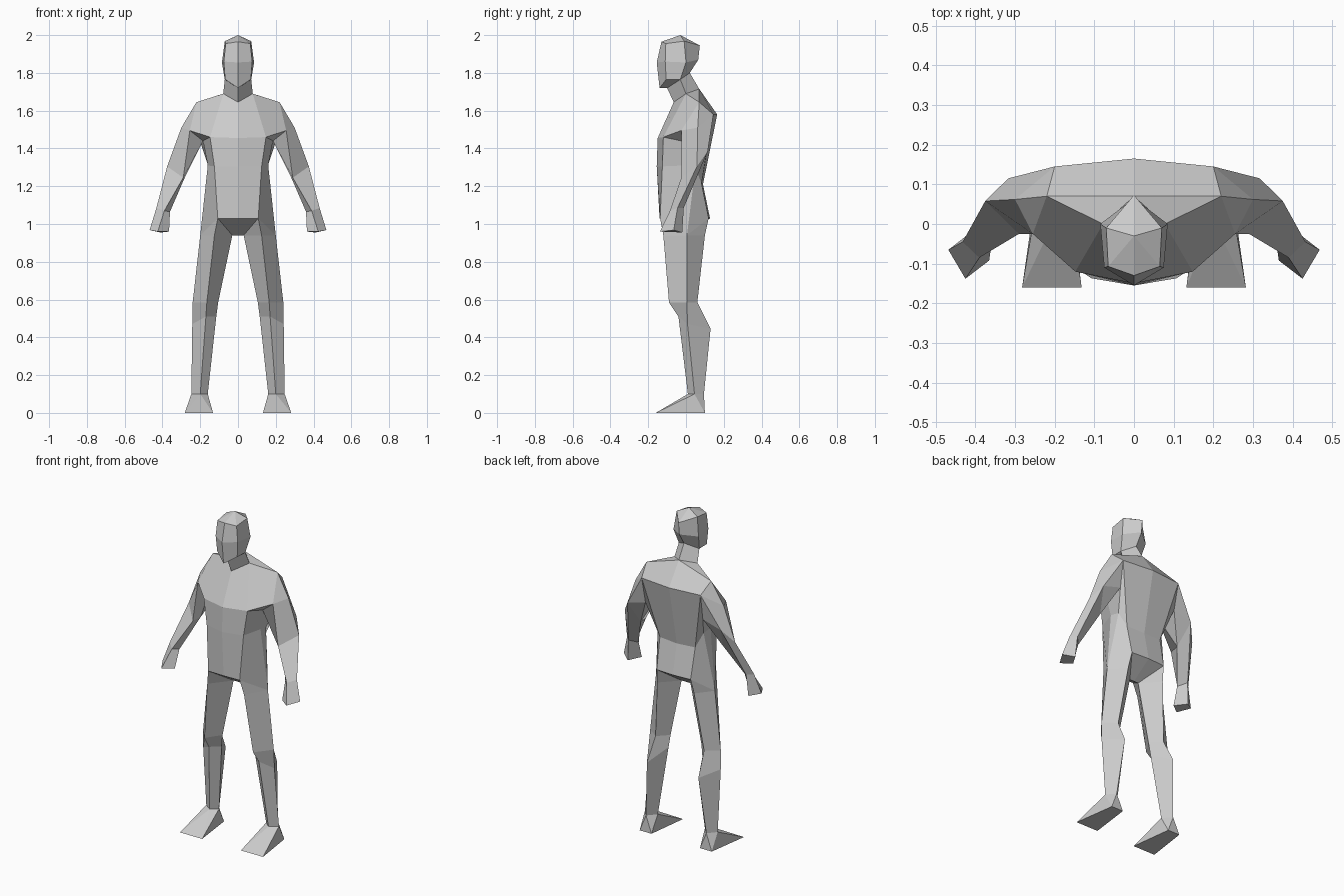
import bpy, bmesh

if "Cube" in bpy.data.objects:
    bpy.data.objects.remove(bpy.data.objects["Cube"])

grey = bpy.data.materials.new("plain grey")
grey.diffuse_color = (0.6, 0.6, 0.6, 1)
grey.use_nodes = True
grey.node_tree.nodes["Principled BSDF"].inputs["Base Color"].default_value = grey.diffuse_color


def strip(a, b, closed=False):
    """Faces joining two rows of points."""
    n = len(a)
    return [(a[i], a[(i + 1) % n], b[(i + 1) % n], b[i])
            for i in range(n if closed else n - 1)]


def loft(rings, closed=False):
    return [f for a, b in zip(rings, rings[1:]) for f in strip(a, b, closed)]


def build(name, faces):
    """Make a flat-shaded object from right-half faces, mirrored across x."""
    bm = bmesh.new()
    verts = {}

    def vert(p):
        if p not in verts:
            verts[p] = bm.verts.new(p)
        return verts[p]

    for side in (1, -1):
        for f in faces:
            pts = []
            for x, y, z in f:
                p = (round(x * side, 4) + 0.0, y, z)
                if p not in pts:
                    pts.append(p)
            if len(pts) > 2:
                bm.faces.new([vert(p) for p in pts])
    bmesh.ops.recalc_face_normals(bm, faces=bm.faces)
    me = bpy.data.meshes.new(name)
    bm.to_mesh(me)
    bm.free()
    me.materials.append(grey)
    ob = bpy.data.objects.new(name, me)
    bpy.context.collection.objects.link(ob)
    return ob


# Head: half rings run from front centre round the side to back centre
crown = [(0, -.03, 2.0)] * 4
brow = [(0, -.13, 1.965), (.065, -.107, 1.955), (.07, -.01, 1.968), (0, .073, 1.945)]
cheek = [(0, -.155, 1.855), (.075, -.11, 1.86), (.085, 0, 1.855), (0, .065, 1.87)]
jaw = [(0, -.14, 1.72), (.068, -.105, 1.765), (.07, -.03, 1.765), (0, .02, 1.80)]
throat = (0, -.1, 1.72)
head = loft([crown, brow, cheek, jaw]) + [(jaw[0], jaw[1], throat), (jaw[1], jaw[2], throat)]
build("head", head)

# Neck
neck_f, neck_s, neck_b = (0, -.065, 1.645), (.078, 0, 1.69), (0, .07, 1.715)
build("neck", strip([throat, jaw[2], jaw[3]], [neck_f, neck_s, neck_b]))

# Key points shared by torso, arms and legs
shoulder = (.22, .07, 1.645)
arm_front = (.255, -.025, 1.495)
pit_front = (.185, -.025, 1.44)
pit_back = (.195, .115, 1.42)
chest_c, chest = (0, -.15, 1.455), (.148, -.12, 1.46)
back_c, back = (0, .165, 1.58), (.2, .145, 1.58)
hip = (.2, .005, .94)
thigh_front, thigh_back = (.125, -.12, .94), (.125, .10, .94)
crotch, crotch_c = (.03, 0, .94), (0, 0, .94)

# Torso: shoulders, ribcage, waist and pelvis
chest_ring = [chest_c, chest, pit_front, pit_back, back, back_c]
waist_ring = [(0, -.155, 1.305), (.125, -.125, 1.305), (.16, -.01, 1.31),
              (.155, .05, 1.3), (.12, .082, 1.215), (0, .09, 1.21)]
hip_ring = [(0, -.14, 1.03), (.107, -.137, 1.03), hip, hip, (.115, .12, 1.03), (0, .127, 1.03)]
torso = loft([chest_ring, waist_ring, hip_ring])
torso += [(neck_f, neck_s, chest, chest_c), (neck_s, shoulder, arm_front, chest),
          (neck_s, neck_b, shoulder), (neck_b, back_c, back, shoulder),
          (chest, arm_front, pit_front)]
for centre, corner, thigh in ((hip_ring[0], hip_ring[1], thigh_front),
                              (hip_ring[5], hip_ring[4], thigh_back)):
    torso += [(centre, corner, crotch, crotch_c), (corner, thigh, crotch), (corner, hip, thigh)]
build("torso", torso)

# Arms: rings run front, outer, back, inner
deltoid = (.30, .062, 1.51)
elbow = [(.29, -.025, 1.245), (.375, .058, 1.305), (.317, .115, 1.385), (.28, .04, 1.25)]
wrist = [(.39, -.085, 1.07), (.432, -.045, 1.085), (.40, -.012, 1.085), (.36, -.055, 1.065)]
fist = [(.425, -.138, .96), (.468, -.065, .968), (.41, -.02, .955), (.365, -.092, .96)]
arms = [(arm_front, shoulder, deltoid), (shoulder, back, deltoid),
        (arm_front, deltoid, elbow[1], elbow[0]), (deltoid, back, elbow[2], elbow[1]),
        (back, pit_back, elbow[2]), (pit_back, elbow[3], elbow[2]),
        (pit_back, pit_front, elbow[3]), (pit_front, arm_front, elbow[0], elbow[3])]
arms += loft([elbow, wrist, fist], True) + [tuple(fist)]
build("arms", arms)

# Legs: rings run front, outer, back, inner
thigh = [thigh_front, hip, thigh_back, crotch]
knee = [(.165, -.09, .585), (.24, .005, .585), (.165, .06, .585), (.105, 0, .585)]
calf = [(.17, -.04, .51), (.242, .008, .47), (.175, .13, .445), (.115, .005, .51)]
ankle = [(.2, .01, .1), (.247, .045, .1), (.205, .095, .1), (.16, .045, .1)]
build("legs", loft([thigh, knee, calf, ankle], True))

# Feet: wedge from the ankle to a wide flat toe edge
toe_o, toe_i, heel_o, heel_i = (.282, -.16, 0), (.132, -.16, 0), (.245, .1, 0), (.165, .1, 0)
front, outer, rear, inner = ankle
build("feet", [(front, toe_o, toe_i), (front, outer, toe_o), (front, toe_i, inner),
               (outer, heel_o, toe_o), (inner, toe_i, heel_i), (outer, rear, heel_o),
               (inner, heel_i, rear), (rear, heel_i, heel_o), (toe_o, heel_o, heel_i, toe_i)])
